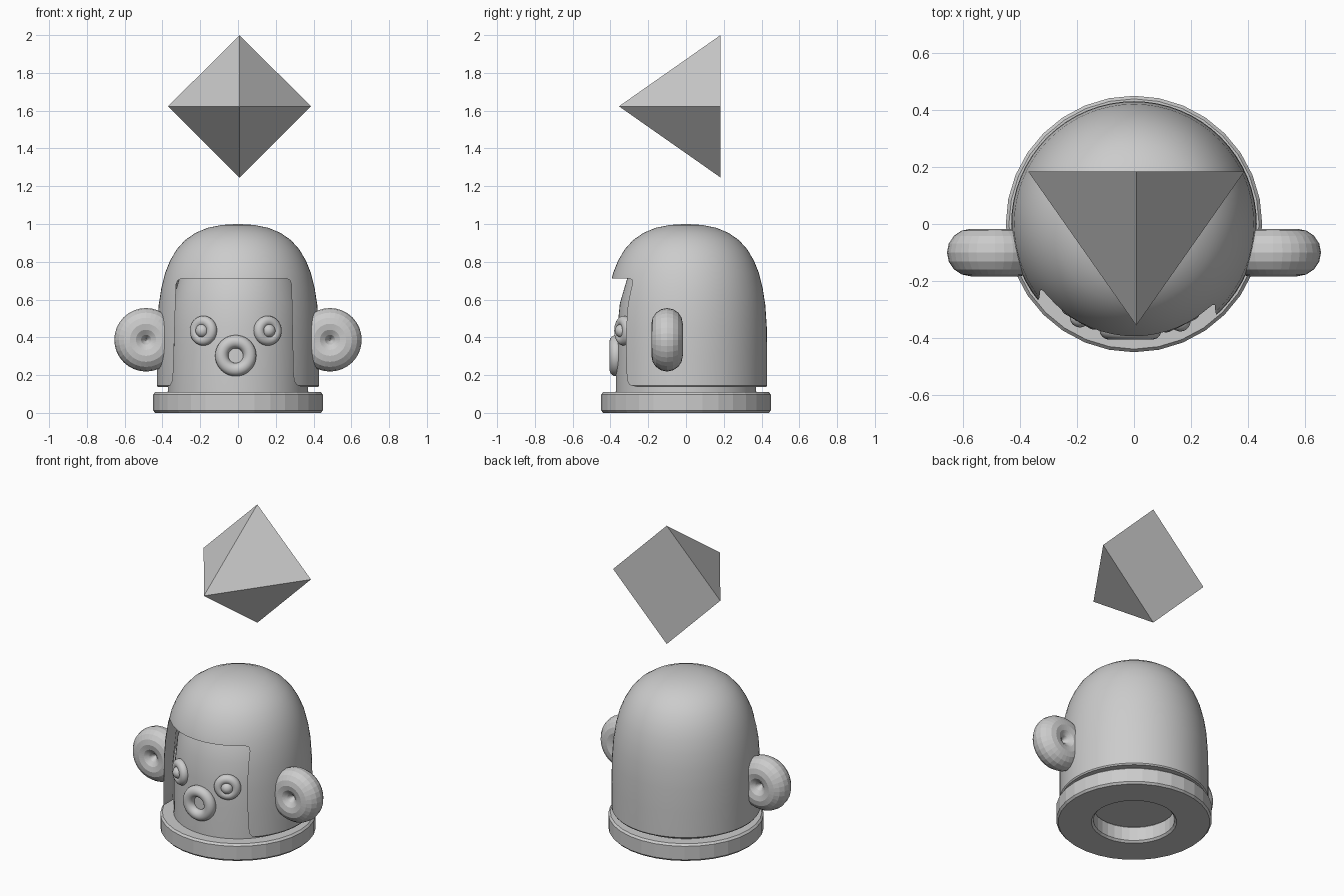
import bpy, bmesh, math
from mathutils import Vector

if "Cube" in bpy.data.objects:
    bpy.data.objects.remove(bpy.data.objects["Cube"])


def new_object(name, bm, smooth=None):
    bmesh.ops.recalc_face_normals(bm, faces=bm.faces)
    mesh = bpy.data.meshes.new(name)
    bm.to_mesh(mesh)
    bm.free()
    obj = bpy.data.objects.new(name, mesh)
    bpy.context.collection.objects.link(obj)
    if smooth:
        smooth_object(obj, smooth)
    return obj


def smooth_object(obj, angle):
    bpy.ops.object.select_all(action='DESELECT')
    obj.select_set(True)
    bpy.context.view_layer.objects.active = obj
    bpy.ops.object.shade_smooth_by_angle(angle=math.radians(angle))


def revolve(name, profile, sides, closed=False, smooth=None):
    """Spin an (r, z) profile round the z axis; r = 0 ends close on the axis."""
    bm = bmesh.new()
    vs = [bm.verts.new((r, 0, z)) for r, z in profile]
    edges = [bm.edges.new(p) for p in zip(vs, vs[1:])]
    if closed:
        edges.append(bm.edges.new((vs[-1], vs[0])))
    bmesh.ops.spin(bm, geom=vs + edges, cent=(0, 0, 0), axis=(0, 0, 1),
                   angle=2 * math.pi, steps=sides, use_duplicate=False)
    bmesh.ops.remove_doubles(bm, verts=bm.verts, dist=1e-4)
    return new_object(name, bm, smooth)


def torus(name, loc, major, minor, normal, sides=32, rings=16, smooth=None):
    prof = [(major + minor * math.cos(2 * math.pi * i / rings),
             minor * math.sin(2 * math.pi * i / rings)) for i in range(rings)]
    obj = revolve(name, prof, sides, True, smooth)
    obj.location = loc
    obj.rotation_euler = Vector(normal).to_track_quat('Z', 'Y').to_euler()
    return obj


# base ring
revolve("base_ring", [(0.235, 0.012), (0.247, 0), (0.438, 0), (0.449, 0.012),
                      (0.449, 0.098), (0.438, 0.11), (0.247, 0.11), (0.235, 0.098)], 32, True)

# domed head inside the hood
revolve("head", [(0, 0.105), (0.372, 0.105), (0.37, 0.3), (0.363, 0.45), (0.35, 0.58),
                 (0.312, 0.71), (0.25, 0.82), (0.16, 0.9), (0.08, 0.93), (0, 0.94)],
        64, smooth=40)

# hood: thick dome shell
outer = [(0.424, 0.137), (0.43, 0.145), (0.43, 0.3), (0.428, 0.45), (0.42, 0.57),
         (0.406, 0.66), (0.386, 0.74), (0.36, 0.805), (0.325, 0.865), (0.28, 0.915),
         (0.225, 0.953), (0.16, 0.98), (0.085, 0.995), (0, 1.0)]
inner = [(0, 0.955), (0.16, 0.925), (0.26, 0.85), (0.325, 0.74), (0.365, 0.58),
         (0.38, 0.4), (0.383, 0.137)]
hood = revolve("hood", outer + inner, 64, True)

# face opening cut into the hood, with rounded corners
outline = [(-0.45, 0.05), (-0.38, 0.138), (-0.358, 0.145), (-0.346, 0.17), (-0.342, 0.22),
           (-0.328, 0.68), (-0.318, 0.703), (-0.295, 0.712), (0.255, 0.712),
           (0.275, 0.703), (0.283, 0.68), (0.292, 0.22), (0.297, 0.17), (0.31, 0.148),
           (0.335, 0.138), (0.42, 0.05)]
bm = bmesh.new()
face = bm.faces.new([bm.verts.new((x, -0.7, z)) for x, z in outline])
ext = bmesh.ops.extrude_face_region(bm, geom=[face], use_keep_orig=True)
bmesh.ops.translate(bm, vec=(0, 0.6, 0),
                    verts=[g for g in ext['geom'] if isinstance(g, bmesh.types.BMVert)])
cutter = new_object("opening_cutter", bm)
cutter.hide_render = True
cutter.hide_set(True)
cut = hood.modifiers.new("face_opening", 'BOOLEAN')
cut.operation = 'DIFFERENCE'
cut.solver = 'EXACT'
cut.object = cutter
smooth_object(hood, 35)

# ears
for side, s in (("left", -1), ("right", 1)):
    torus(side + "_ear", (s * 0.487, -0.1, 0.387), 0.085, 0.083, (0, -1, 0), 32, 16)

# eyes: ring and round pupil, turned to follow the face
for side, x in (("left", -0.183), ("right", 0.157)):
    y = -math.sqrt(0.365 ** 2 - x ** 2)
    n = Vector((x, y, 0)).normalized()
    torus(side + "_eye", (x, y, 0.435), 0.05, 0.029, n, 32, 16, 50)
    r = 0.036
    pupil = revolve(side + "_pupil", [(r * math.sin(math.pi * i / 12),
                    -r * math.cos(math.pi * i / 12)) for i in range(13)], 24, smooth=50)
    pupil.location = Vector((x, y, 0.435)) + n * 0.012

# mouth
torus("mouth", (-0.012, -0.37, 0.303), 0.074, 0.035, (0, -1, 0), 40, 18, 50)

# floating gem: square pyramid with its flat side at the back
bm = bmesh.new()
apex = bm.verts.new((0.008, -0.355, 1.623))
ring = [bm.verts.new((0.008 + 0.378 * dx, 0.183, 1.623 + 0.377 * dz))
        for dx, dz in ((1, 0), (0, 1), (-1, 0), (0, -1))]
bm.faces.new(ring)
for i in range(4):
    bm.faces.new((ring[i], ring[(i + 1) % 4], apex))
new_object("floating_gem", bm)
